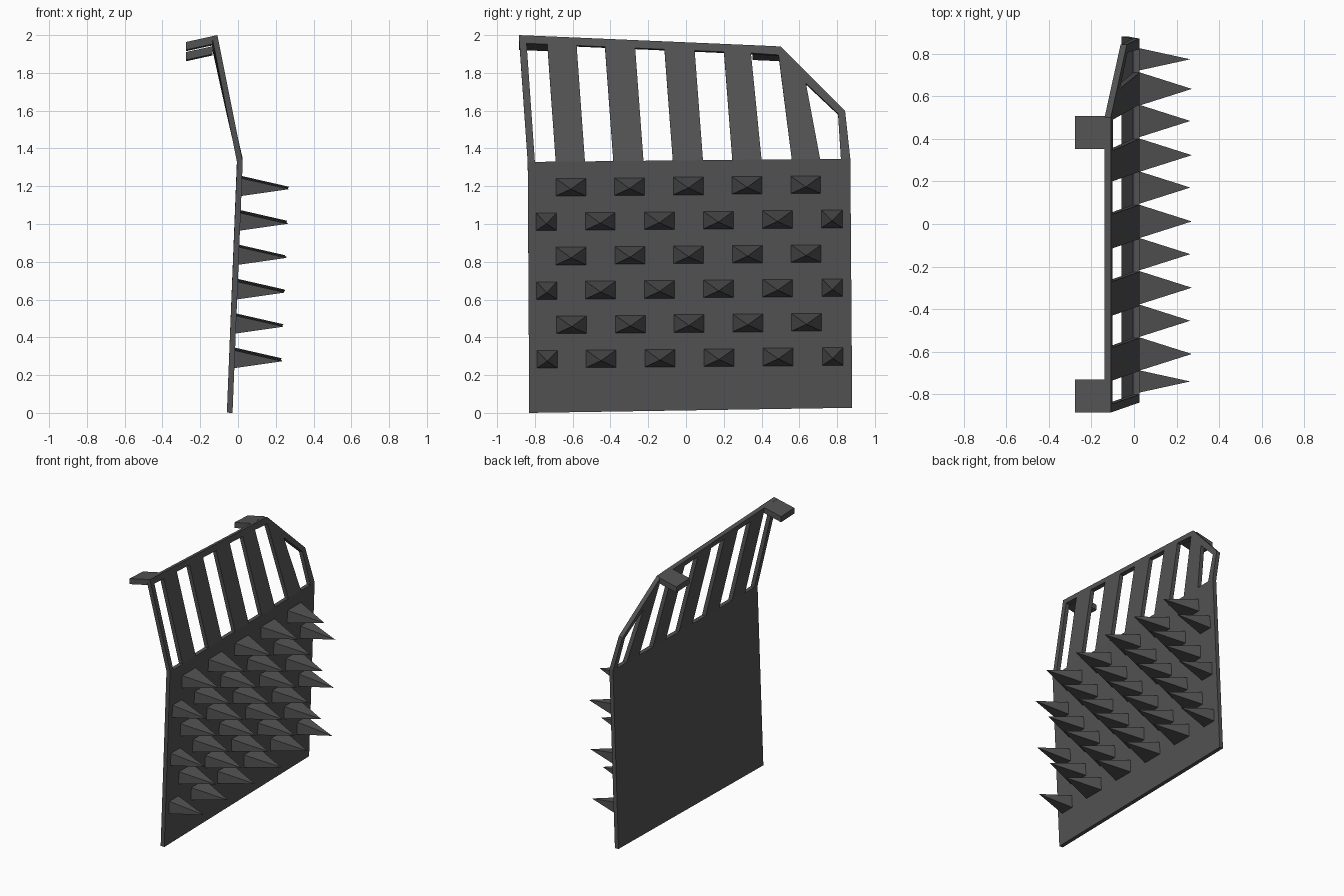
import bpy, bmesh
from mathutils import Vector

if "Cube" in bpy.data.objects:
    bpy.data.objects.remove(bpy.data.objects["Cube"])

steel = bpy.data.materials.new("dark_grey_steel")
steel.diffuse_color = (0.085, 0.085, 0.085, 1)
steel.use_nodes = True
steel.node_tree.nodes["Principled BSDF"].inputs["Base Color"].default_value = steel.diffuse_color


def finish(name, bm):
    bmesh.ops.remove_doubles(bm, verts=bm.verts, dist=0.0005)
    me = bpy.data.meshes.new(name)
    bm.to_mesh(me)
    bm.free()
    me.materials.append(steel)
    ob = bpy.data.objects.new(name, me)
    bpy.context.collection.objects.link(ob)
    return ob


def fold_z(y):
    return 1.337 + 0.01 * y


def rail_z(y):
    return 1.962 - 0.043 * y


def front_x(y, z):
    """Front surface: lower plate leans forward, upper frame leans back."""
    f = fold_z(y)
    if z <= f:
        return -0.029 + 0.054 * z / f
    return 0.025 - 0.134 * (z - f) / (rail_z(y) - f)


def face(bm, pts):
    return bm.faces.new([bm.verts.new((front_x(y, z), y, z)) for y, z in pts])


# Folded panel: one sheet with slots, thickened backwards
slots = [(-0.80, -0.69), (-0.535, -0.385), (-0.225, -0.07), (0.09, 0.245), (0.40, 0.56)]
fold_ys = [-0.838] + [y for s in slots for y in s] + [0.71, 0.82, 0.87]
fold = [(y, fold_z(y)) for y in fold_ys]


def slot_top(y):
    yt = y - 0.044 - (0.012 if y > 0.3 else 0)
    return (yt, rail_z(yt) - 0.042)


inner = [slot_top(y) for s in slots for y in s]
inner[-1] = (0.49, 1.895)
outer = [(-0.885, 2.0)] + [(y, rail_z(y)) for y, z in inner[:-1]] + [(0.50, 1.94)]
mid, low, corner = (0.635, 1.745), (0.805, 1.585), (0.842, 1.60)

bm = bmesh.new()
face(bm, [(-0.83, 0.0), (0.88, 0.027)] + fold[::-1])
face(bm, [fold[0], fold[1], inner[0], outer[1], outer[0]])          # left post
for i in range(2, 10, 2):                                            # inner posts
    face(bm, [fold[i], fold[i + 1], inner[i], inner[i - 1]])
face(bm, [fold[10], fold[11], mid, inner[9]])
face(bm, [fold[12], fold[13], corner, low])                          # right post
for i in range(9):                                                   # top rail
    face(bm, [inner[i], inner[i + 1], outer[i + 2], outer[i + 1]])
face(bm, [inner[9], mid, low, corner, outer[10]])                    # sloping corner rail
panel = finish("folded_panel", bm)
mod = panel.modifiers.new("thickness", "SOLIDIFY")
mod.thickness = 0.03
mod.offset = -1
mod.use_even_offset = True

# Spikes: staggered rows of flat pyramids, narrower ones at the row ends
full = [(-0.61 + 0.311 * i, 0.08) for i in range(5)]
staggered = ([(-0.74, 0.055)] + [(-0.455 + 0.3125 * i, 0.08) for i in range(4)]
             + [(0.772, 0.055)])
normal = Vector((1, 0, -0.041))
bm = bmesh.new()
for r in range(6):
    for y, w in (staggered if r % 2 else full):
        z = 1.201 - 0.182 * r + 0.01 * y
        y += 0.001 * r
        base = [bm.verts.new((front_x(y + a, z + b) - 0.002, y + a, z + b))
                for a, b in ((-w, -0.047), (w, -0.047), (w, 0.047), (-w, 0.047))]
        tip = bm.verts.new(Vector((front_x(y, z), y, z)) + normal * 0.252)
        bm.faces.new(base[::-1])
        for i in range(4):
            bm.faces.new((base[i], base[(i + 1) % 4], tip))
finish("spikes", bm)

# Hooks: two tabs reaching back from the top rail
for name, y0, y1 in (("left_hook", -0.885, -0.73), ("right_hook", 0.352, 0.508)):
    bm = bmesh.new()
    bmesh.ops.create_cube(bm, size=1)
    for v in bm.verts:
        x = -0.135 if v.co.x > 0 else -0.276
        y = y1 if v.co.y > 0 else y0
        drop = 0 if v.co.z > 0 else 0.042
        v.co = (x, y, rail_z(y) + 0.22 * (x + 0.109) - drop)
    finish(name, bm)
